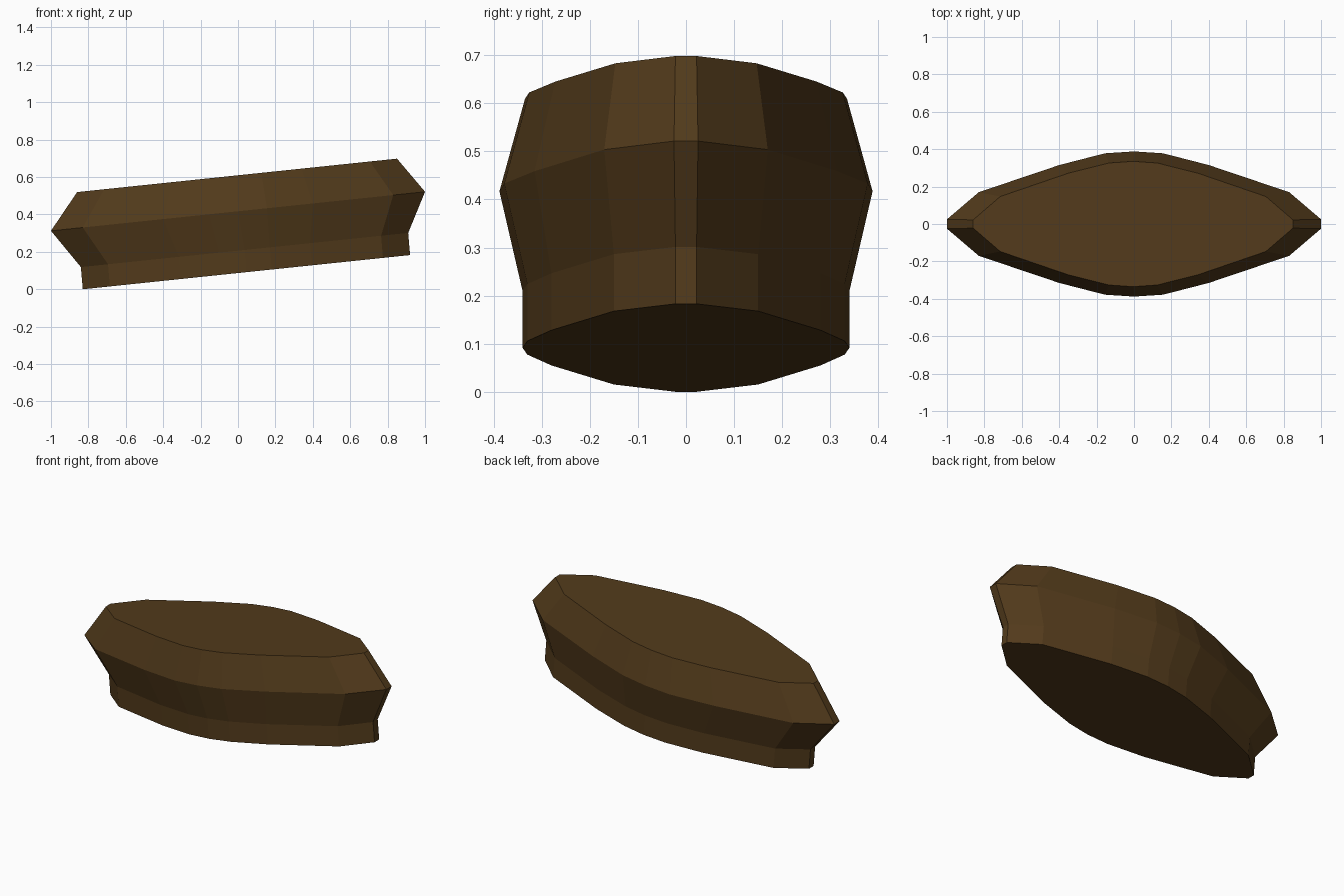
import bpy, bmesh

if "Cube" in bpy.data.objects:
    bpy.data.objects.remove(bpy.data.objects["Cube"])

SLOPE = 0.1045  # the whole body leans up towards +x

# Quarter outlines (x, y) from the blunt tip to the widest point
narrow = [(0.875, 0.022), (0.73, 0.15), (0.35, 0.28), (0.135, 0.33), (0, 0.34)]
wide = [(1.0, 0.025), (0.83, 0.17), (0.40, 0.315), (0.155, 0.378), (0, 0.388)]
upper = [(0.855, 0.022), (0.71, 0.147), (0.345, 0.272), (0.13, 0.326), (0, 0.335)]

# Levels: outline, x shift, height at the centre
levels = [(narrow, 0.045, 0.0915), (narrow, 0.035, 0.21),
          (wide, 0.0, 0.417), (upper, -0.005, 0.609)]


def full_outline(q):
    """Mirror a quarter outline into a closed counter-clockwise loop."""
    half = q + [(-x, y) for x, y in reversed(q[:-1])]
    return half + [(-x, -y) for x, y in half]


# Faceted lens-shaped body lofted through the levels
bm = bmesh.new()
rings = []
for outline, dx, zc in levels:
    rings.append([bm.verts.new((x + dx, y, zc + SLOPE * x))
                  for x, y in full_outline(outline)])
n = len(rings[0])
for a, b in zip(rings, rings[1:]):
    for i in range(n):
        j = (i + 1) % n
        bm.faces.new((a[i], a[j], b[j], b[i]))
bm.faces.new(rings[0][::-1])
bm.faces.new(rings[-1])
bmesh.ops.recalc_face_normals(bm, faces=bm.faces)

mesh = bpy.data.meshes.new("lens_body")
bm.to_mesh(mesh)
bm.free()
body = bpy.data.objects.new("lens_body", mesh)
bpy.context.collection.objects.link(body)

# Dark brown colour
mat = bpy.data.materials.new("dark_brown")
mat.diffuse_color = (0.085, 0.043, 0.011, 1)
mat.use_nodes = True
mat.node_tree.nodes["Principled BSDF"].inputs["Base Color"].default_value = mat.diffuse_color
mesh.materials.append(mat)
